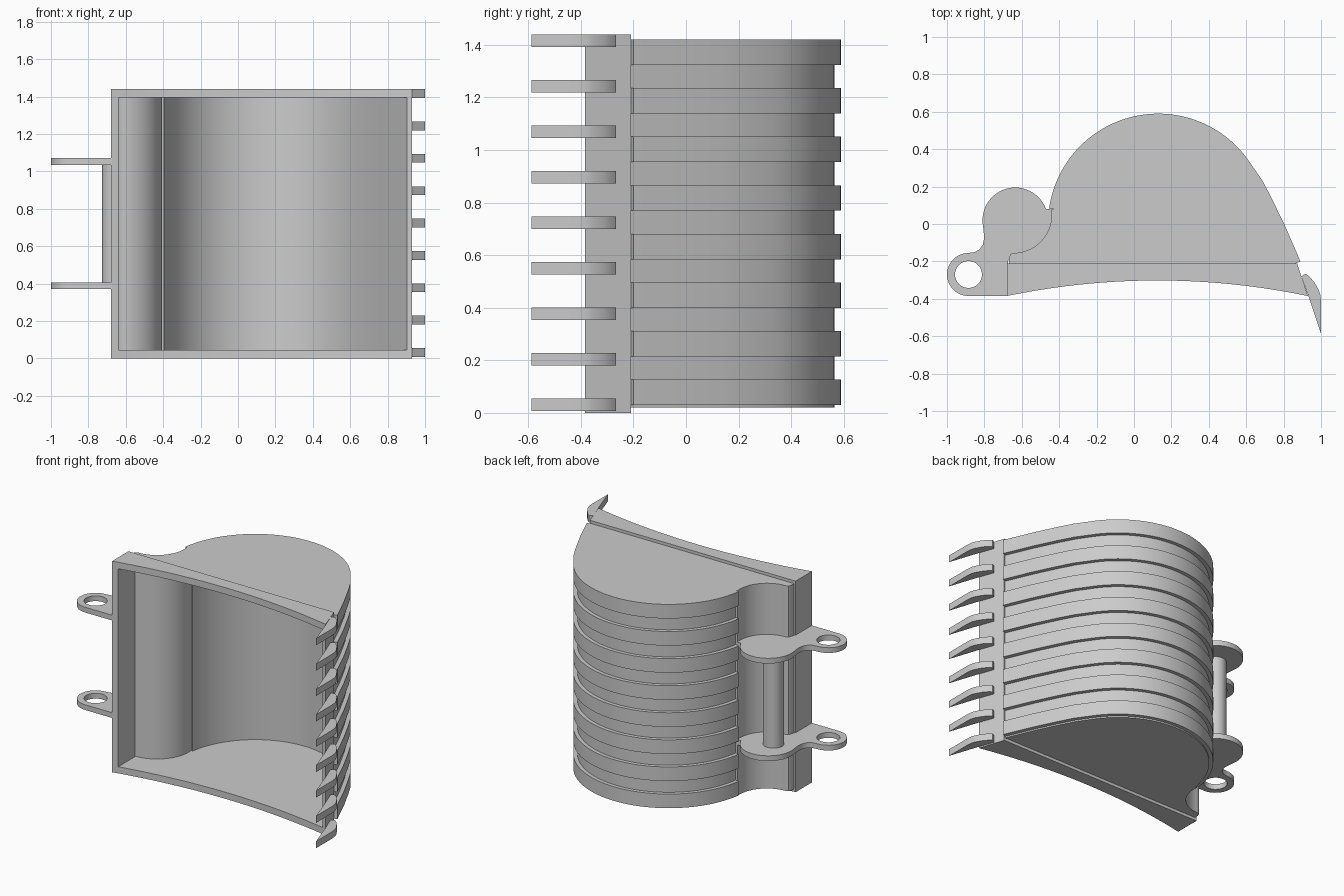
import bpy
import bmesh
from math import sin, cos, radians

cube = bpy.data.objects.get("Cube")
if cube:
    bpy.data.objects.remove(cube, do_unlink=True)

steel = bpy.data.materials.new("grey_steel")
steel.use_nodes = True
GREY = (0.6, 0.6, 0.6, 1)
steel.diffuse_color = GREY
steel.node_tree.nodes["Principled BSDF"].inputs["Base Color"].default_value = GREY


def arc(cx, cy, r, a0, a1, n=24):
    """Points on a circular arc, angles in degrees."""
    angles = [radians(a0 + (a1 - a0) * i / n) for i in range(n + 1)]
    return [(cx + r * cos(a), cy + r * sin(a)) for a in angles]


def prism(name, outline, z0, z1):
    """Extrude a plan outline between two heights."""
    bm = bmesh.new()
    face = bm.faces.new([bm.verts.new((x, y, z0)) for x, y in outline])
    top = bmesh.ops.extrude_face_region(bm, geom=[face])["geom"]
    bmesh.ops.translate(bm, vec=(0, 0, z1 - z0),
                        verts=[v for v in top if isinstance(v, bmesh.types.BMVert)])
    bmesh.ops.recalc_face_normals(bm, faces=bm.faces)
    mesh = bpy.data.meshes.new(name)
    bm.to_mesh(mesh)
    bm.free()
    mesh.materials.append(steel)
    obj = bpy.data.objects.new(name, mesh)
    bpy.context.collection.objects.link(obj)
    return obj


def activate(obj):
    bpy.ops.object.select_all(action="DESELECT")
    obj.select_set(True)
    bpy.context.view_layer.objects.active = obj


def combine(obj, other, operation):
    """Apply a boolean and discard the helper."""
    activate(obj)
    mod = obj.modifiers.new("cut", "BOOLEAN")
    mod.operation, mod.object, mod.solver = operation, other, "EXACT"
    bpy.ops.object.modifier_apply(modifier=mod.name)
    bpy.data.objects.remove(other, do_unlink=True)


def smooth(obj):
    activate(obj)
    bpy.ops.object.shade_smooth_by_angle(angle=radians(30))


def back_curve(d):
    """Rounded back of the bucket, inset by d."""
    tail = [(0.66, 0.225), (0.71, 0.13), (0.785, -0.025), (0.865, -0.21)]
    return arc(0.13, 0, 0.565 - d, 172, 36, 48) + [(x - d, y - d * 0.4) for x, y in tail]


def hollow_curve(d):
    """Concave flank that clears the hinge pin, inset by d."""
    return arc(-0.645, 0.05, 0.205 + d, 270, 368)


def front_y(x):
    return -0.302 - 0.083 * ((x - 0.125) / 0.805) ** 2


# Bucket shell: body joined to a raised rim, then hollowed from the front
shell = prism("bucket_shell", [(-0.668, -0.25), (-0.668, -0.18), (-0.66, -0.162)]
              + hollow_curve(0) + back_curve(0) + [(0.878, -0.25)], 0.02, 1.42)
front_edge = [(x, front_y(x)) for x in [-0.68 + 1.61 * i / 32 for i in range(33)]]
rim = prism("rim", front_edge + [(0.872, -0.21), (-0.68, -0.21)], 0, 1.44)
combine(shell, rim, "UNION")
cavity = prism("cavity", [(-0.64, -0.6), (-0.64, -0.195)] + hollow_curve(0.035)[1:]
               + back_curve(0.035) + [(0.905, -0.385), (0.97, -0.6)], 0.045, 1.395)
combine(shell, cavity, "DIFFERENCE")
smooth(shell)

# Wear ribs wrapped round the back
for i in range(8):
    z = 0.03 + i * 0.1848
    outline = back_curve(-0.025) + back_curve(0)[::-1]
    smooth(prism(f"wear_rib_{i + 1}", outline, z, z + 0.0964))

# Curved teeth along the cutting edge
tooth = [(0.932, -0.383), (1.0, -0.588), (1.0, -0.417), (0.997, -0.38), (0.988, -0.353),
         (0.963, -0.31), (0.942, -0.285), (0.92, -0.267), (0.909, -0.27), (0.895, -0.28)]
for i in range(9):
    z = 0.008 + i * 0.173
    smooth(prism(f"tooth_{i + 1}", tooth, z, z + 0.047))

# Hinge lugs, each with an eye
lug_outline = ([(-0.675, -0.385)] + arc(-0.885, -0.27, 0.115, 270, 90)
               + [(-0.85, -0.15), (-0.825, -0.135), (-0.808, -0.11), (-0.802, -0.08),
                  (-0.803, -0.05)]
               + arc(-0.635, 0.02, 0.175, 190, 20, 32)
               + arc(-0.645, 0.05, 0.21, 8, -90) + [(-0.675, -0.2)])
for name, z in (("lower_lug", 0.37), ("upper_lug", 1.035)):
    lug = prism(name, lug_outline, z, z + 0.036)
    eye = prism("eye", arc(-0.885, -0.27, 0.072, 0, 348.75, 31), z - 0.1, z + 0.1)
    combine(lug, eye, "DIFFERENCE")
    smooth(lug)

# Hinge pin between the lugs
smooth(prism("hinge_pin", arc(-0.66, 0, 0.066, 0, 348.75, 31), 0.39, 1.05))
